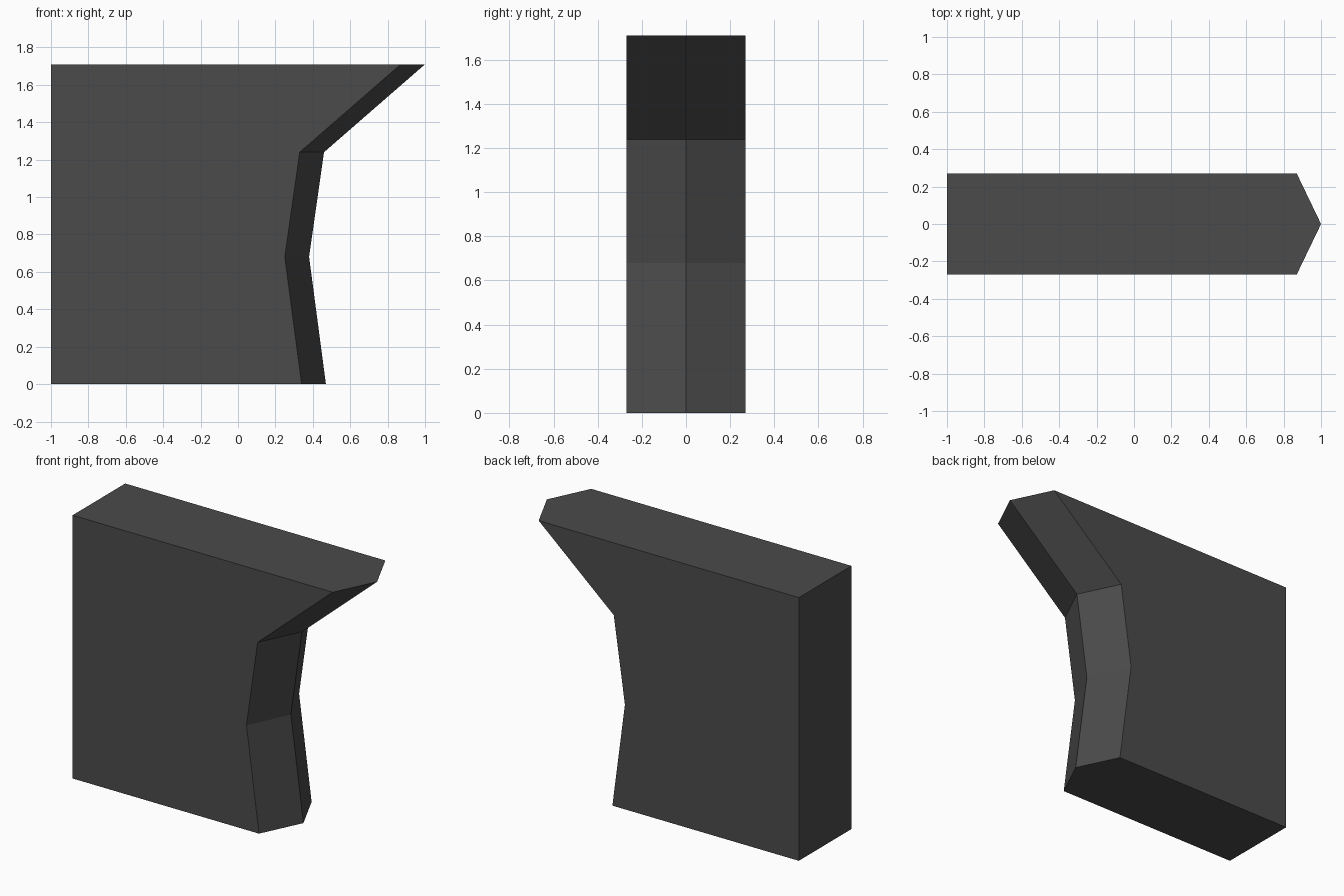
import bpy, bmesh

cube = bpy.data.objects.get("Cube")
if cube:
    bpy.data.objects.remove(cube, do_unlink=True)

# Dark grey finish
grey = bpy.data.materials.new("dark_grey")
grey.use_nodes = True
colour = (0.07, 0.07, 0.07, 1)
grey.diffuse_color = colour
grey.node_tree.nodes["Principled BSDF"].inputs["Base Color"].default_value = colour

# Ridge profile from foot to overhanging top, as (x, z)
RIDGE = [(0.47, 0), (0.38, 0.68), (0.46, 1.24), (1.0, 1.71)]
BEVEL = 0.13        # depth of the pointed edge
HALF = 0.27         # half thickness
BACK_X = -1.0
TOP_Z = RIDGE[-1][1]

bm = bmesh.new()


def column(y, inset):
    return [bm.verts.new((x - inset, y, z)) for x, z in RIDGE]


front = column(-HALF, BEVEL)
ridge = column(0, 0)
rear = column(HALF, BEVEL)
front_end, rear_end = [
    [bm.verts.new((BACK_X, y, z)) for z in (0, TOP_Z)] for y in (-HALF, HALF)]

# Flat sides and square end
bm.faces.new(front + front_end[::-1])
bm.faces.new(rear + rear_end[::-1])
bm.faces.new(front_end + rear_end[::-1])

# Pointed foot and top
for i, j in ((0, 0), (-1, 1)):
    bm.faces.new((front_end[j], front[i], ridge[i], rear[i], rear_end[j]))

# Two bevelled strips meeting along the ridge
for side in (front, rear):
    for i in range(len(RIDGE) - 1):
        bm.faces.new((side[i], ridge[i], ridge[i + 1], side[i + 1]))

bmesh.ops.recalc_face_normals(bm, faces=bm.faces)
mesh = bpy.data.meshes.new("pointed_wall_block")
bm.to_mesh(mesh)
bm.free()
mesh.materials.append(grey)
block = bpy.data.objects.new("pointed_wall_block", mesh)
bpy.context.collection.objects.link(block)
